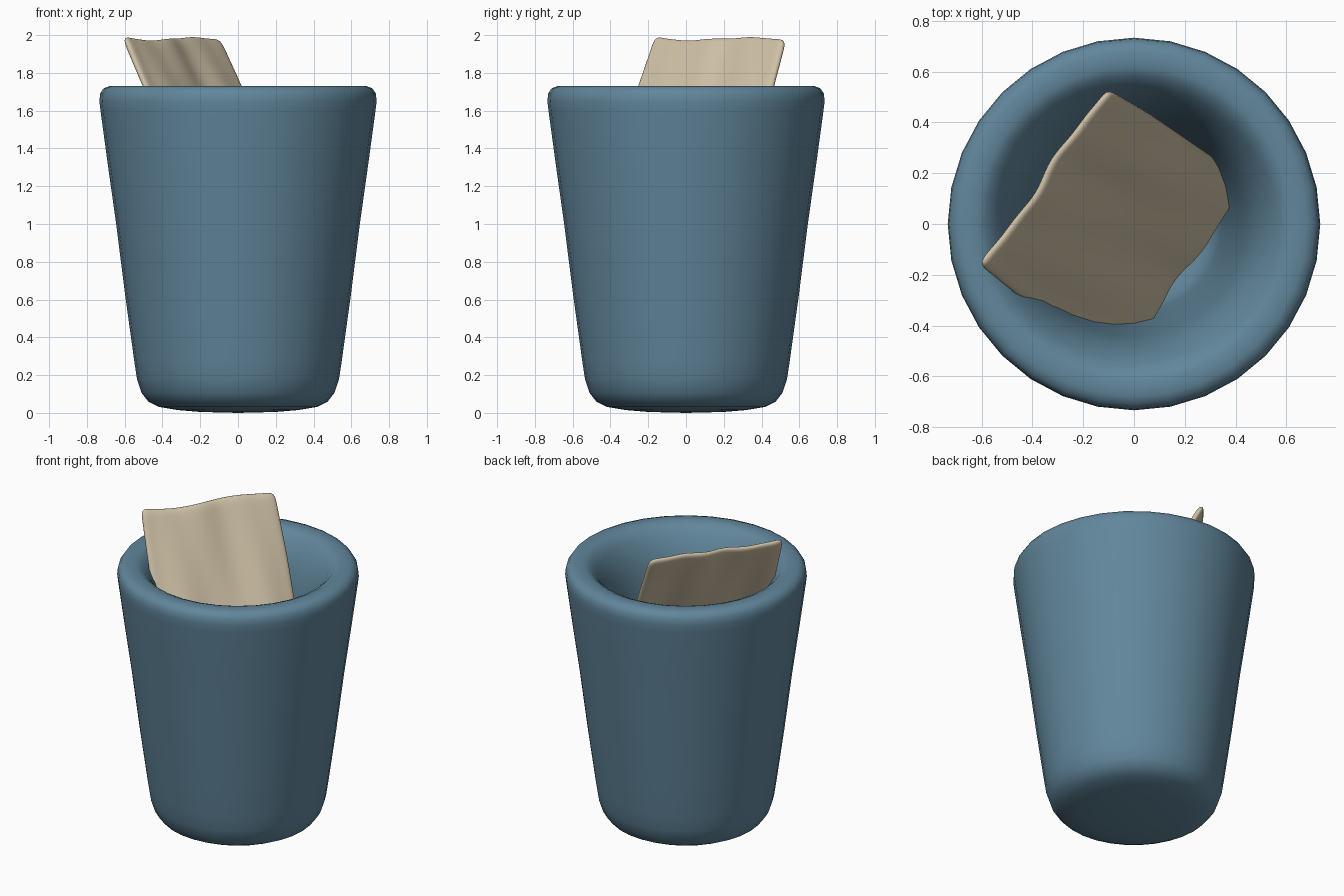
import bpy, bmesh, math
from mathutils import Vector

if "Cube" in bpy.data.objects:
    bpy.data.objects.remove(bpy.data.objects["Cube"])


def finish(name, bm, color):
    bmesh.ops.recalc_face_normals(bm, faces=bm.faces)
    for f in bm.faces:
        f.smooth = True
    me = bpy.data.meshes.new(name)
    bm.to_mesh(me)
    bm.free()
    ob = bpy.data.objects.new(name, me)
    bpy.context.collection.objects.link(ob)
    mat = bpy.data.materials.new(name + "_colour")
    mat.diffuse_color = color
    mat.use_nodes = True
    mat.node_tree.nodes["Principled BSDF"].inputs["Base Color"].default_value = mat.diffuse_color
    me.materials.append(mat)
    return ob


# cup: thick tapered wall with a soft rolled lip, revolved in 32 steps
profile = [
    (0, 0.0), (0.2, 0.005), (0.32, 0.015), (0.42, 0.032), (0.475, 0.06),
    (0.51, 0.105), (0.535, 0.18), (0.55, 0.28), (0.597, 0.62), (0.645, 1.0),
    (0.69, 1.32), (0.728, 1.6), (0.734, 1.65), (0.73, 1.69), (0.712, 1.718),
    (0.68, 1.73), (0.62, 1.73), (0.585, 1.715), (0.545, 1.67), (0.505, 1.6),
    (0.47, 1.51), (0.447, 1.4), (0.43, 1.28), (0.376, 0.78), (0.345, 0.42),
    (0.325, 0.31), (0.28, 0.24), (0.2, 0.21), (0, 0.2)]
bm = bmesh.new()
verts = [bm.verts.new((r, 0, z)) for r, z in profile]
edges = [bm.edges.new(p) for p in zip(verts, verts[1:])]
bmesh.ops.spin(bm, geom=verts + edges, cent=(0, 0, 0), axis=(0, 0, 1),
               angle=math.tau, steps=32)
bmesh.ops.remove_doubles(bm, verts=bm.verts, dist=0.0005)
finish("cup", bm, (0.12, 0.24, 0.33, 1))

# sheet: wavy slip leaning inside the cup
across = Vector((0.568, 0.823, 0))
down = Vector((0.823 * 0.665, -0.568 * 0.665, -1.2))
normal = across.cross(down).normalized()
top = Vector((-0.355, 0.185, 1.982))
NX, NY = 14, 16
bm = bmesh.new()
rows = []
for j in range(NY + 1):
    t = j / NY
    row = []
    for i in range(NX + 1):
        s = 2 * i / NX - 1
        wave = 0.012 * math.sin(5.5 * s + 2.5 * t) + 0.006 * math.sin(11 * s - 4 * t)
        rise = (0.012 * math.cos(4.2 * (s - 0.35)) + 0.012 * max(0, -s) ** 6) * (1 - t)
        p = top + across * s * (0.43 + 0.05 * min(t, 0.3)) + down * t
        row.append(bm.verts.new(p + normal * wave + Vector((0, 0, rise))))
    rows.append(row)
for a, b in zip(rows, rows[1:]):
    for i in range(NX):
        bm.faces.new((a[i], a[i + 1], b[i + 1], b[i]))
sheet = finish("paper_sheet", bm, (0.62, 0.53, 0.38, 1))
solid = sheet.modifiers.new("thickness", "SOLIDIFY")
solid.thickness = 0.04
solid.offset = 0
soft = sheet.modifiers.new("soft_edges", "SUBSURF")
soft.levels = soft.render_levels = 2
